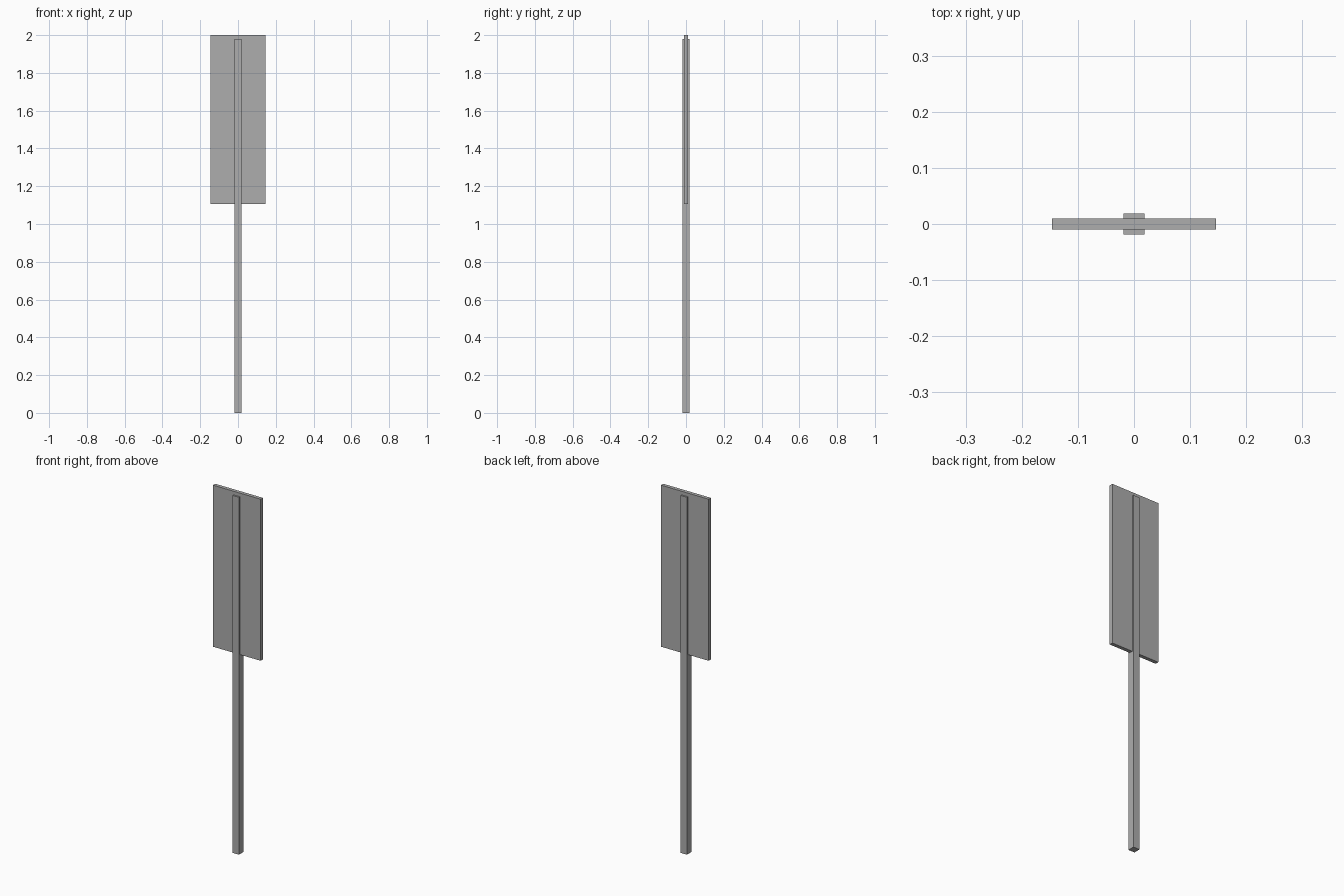
import bpy

# Remove the default object
cube = bpy.data.objects.get("Cube")
if cube:
    bpy.data.objects.remove(cube, do_unlink=True)

# Single flat grey
grey = bpy.data.materials.new("plain_grey")
grey.use_nodes = True
colour = (0.42, 0.42, 0.42, 1.0)
grey.diffuse_color = colour
grey.node_tree.nodes["Principled BSDF"].inputs["Base Color"].default_value = colour


def box(name, width, depth, bottom, top):
    """Upright box centred on the z axis."""
    bpy.ops.mesh.primitive_cube_add(size=1, location=(0, 0, (bottom + top) / 2))
    obj = bpy.context.object
    obj.name = name
    obj.scale = (width, depth, top - bottom)
    bpy.ops.object.transform_apply(location=False, rotation=False, scale=True)
    obj.data.materials.append(grey)
    return obj


# Square post running up through the board
box("post", 0.038, 0.038, 0.0, 1.98)
# Thin rectangular board
box("sign_board", 0.292, 0.02, 1.105, 2.0)
